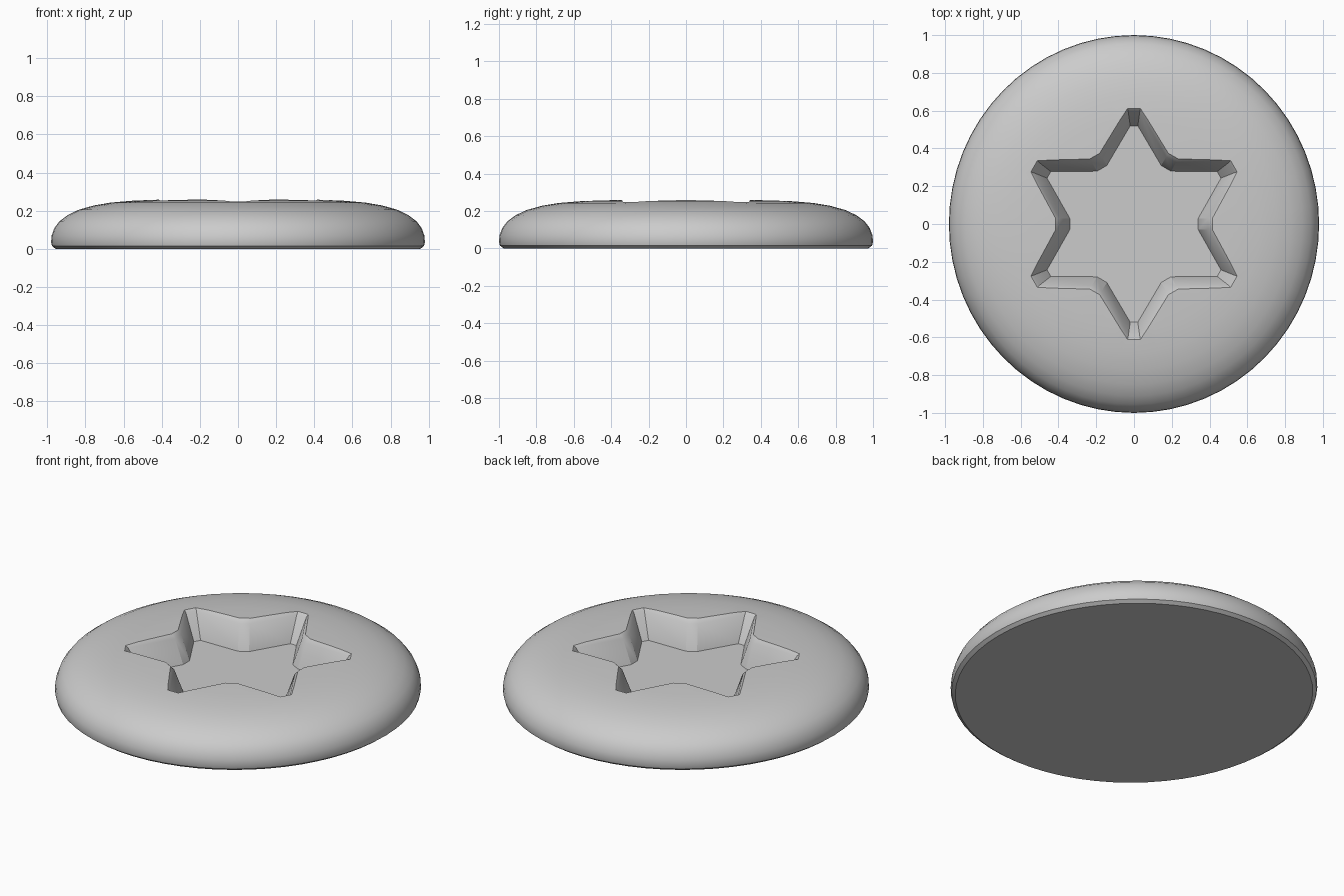
import bpy
import bmesh
from math import cos, sin, pi, radians

cube = bpy.data.objects.get("Cube")
if cube:
    bpy.data.objects.remove(cube, do_unlink=True)


def add_object(name, bm):
    bmesh.ops.recalc_face_normals(bm, faces=bm.faces)
    mesh = bpy.data.meshes.new(name)
    bm.to_mesh(mesh)
    bm.free()
    obj = bpy.data.objects.new(name, mesh)
    bpy.context.collection.objects.link(obj)
    return obj


def loft(name, rings):
    """Skin equal-length closed rings and cap both ends."""
    bm = bmesh.new()
    loops = [[bm.verts.new(p) for p in ring] for ring in rings]
    for low, high in zip(loops, loops[1:]):
        for i in range(len(low)):
            j = (i + 1) % len(low)
            bm.faces.new((low[i], low[j], high[j], high[i]))
    bm.faces.new(loops[0][::-1])
    bm.faces.new(loops[-1])
    return add_object(name, bm)


def disc_ring(radius, z, segments=64):
    angles = [2 * pi * i / segments for i in range(segments)]
    return [(0.98 * radius * cos(a), radius * sin(a), z) for a in angles]


def star_ring(tip, tip_half, notch, notch_half, z):
    """Six-pointed star with blunt tips and blunt inner corners."""
    ring = []
    for k in range(12):
        a = pi / 6 * k
        r, half = (tip, tip_half) if k % 2 else (notch, notch_half)
        for w in (-half, half):
            ring.append((r * cos(a) - w * sin(a), r * sin(a) + w * cos(a), z))
    return ring


# Domed round body with a flat underside
profile = [(0.975, 0), (0.995, 0.015), (1, 0.035), (0.997, 0.07),
           (0.982, 0.11), (0.955, 0.145), (0.91, 0.178), (0.85, 0.206),
           (0.77, 0.228), (0.68, 0.243), (0.56, 0.253), (0.4, 0.259),
           (0.2, 0.26)]
body = loft("domed_body", [disc_ring(r, z) for r, z in profile])

# Star recess with sloping walls and a softened rim
cutter = loft("star_cutter", [
    star_ring(0.52, 0.02, 0.34, 0.03, 0.095),
    star_ring(0.597, 0.031, 0.393, 0.03, 0.235),
    star_ring(0.615, 0.035, 0.41, 0.03, 0.252),
    star_ring(0.66, 0.045, 0.45, 0.03, 0.3)])
cutter.hide_render = True

recess = body.modifiers.new("star_recess", "BOOLEAN")
recess.operation = "DIFFERENCE"
recess.solver = "EXACT"
recess.object = cutter

bpy.ops.object.select_all(action="DESELECT")
body.select_set(True)
bpy.context.view_layer.objects.active = body
bpy.ops.object.modifier_apply(modifier=recess.name)
bpy.data.objects.remove(cutter, do_unlink=True)
bpy.ops.object.shade_smooth_by_angle(angle=radians(28))
